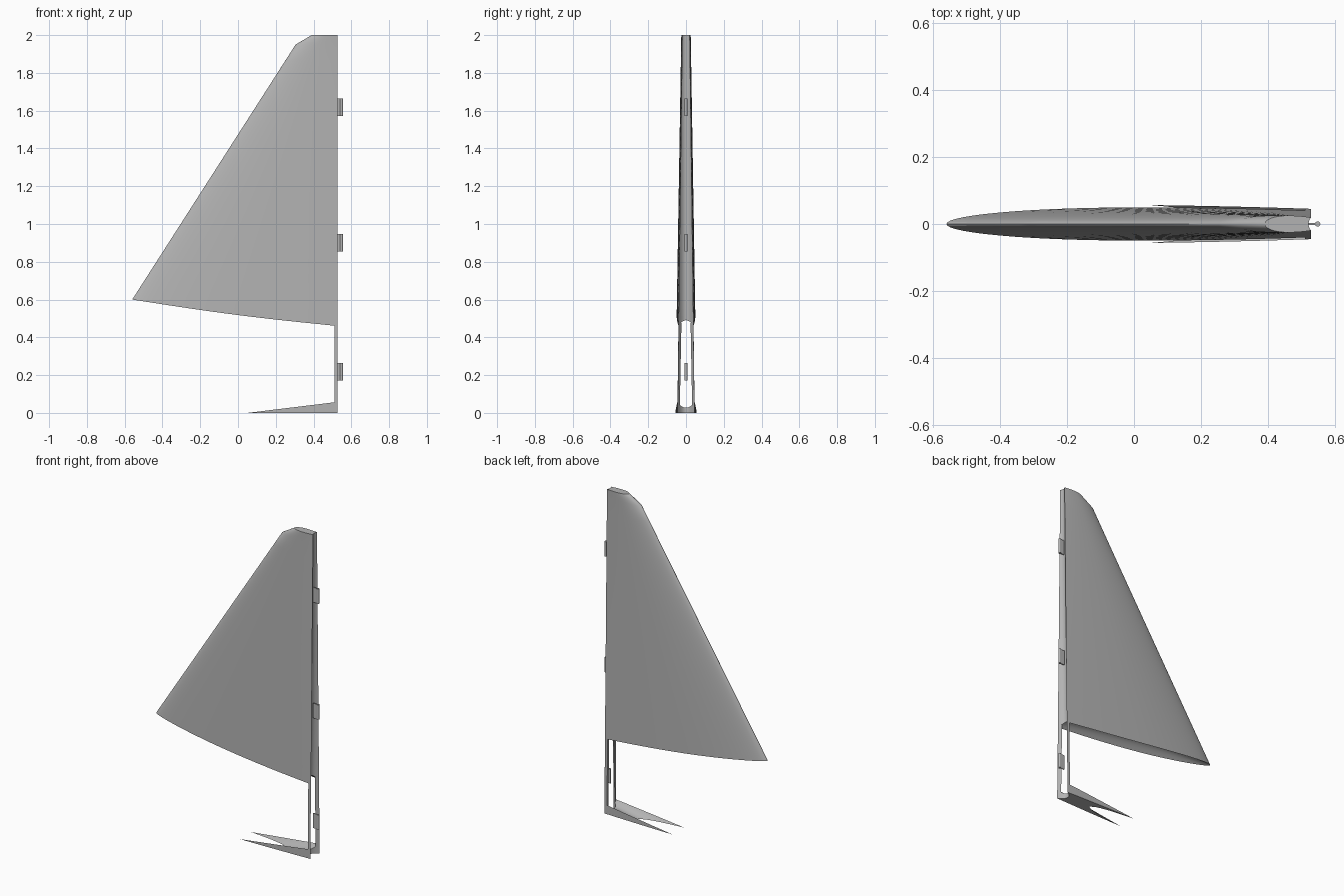
import bpy, bmesh, math

cube = bpy.data.objects.get("Cube")
if cube:
    bpy.data.objects.remove(cube)

grey = bpy.data.materials.new("plain grey")
grey.use_nodes = True
colour = (0.45, 0.45, 0.45, 1)
grey.diffuse_color = colour
grey.node_tree.nodes["Principled BSDF"].inputs["Base Color"].default_value = colour

TE = 0.528         # trailing edge position
REAR = 0.78        # rear thickness relative to the thickest point
HOLLOW = 19        # curvature of the hollow trailing edge


def lerp(a, b, t):
    return a + (b - a) * t


def max_half(z):
    return lerp(0.058, 0.025, z / 2)


def profile(u):
    """Relative airfoil half thickness along the chord."""
    if u < 0.5:
        return math.sqrt(max(0, 1 - (1 - 2 * u) ** 2))
    return 1 - (1 - REAR) * (2 * u - 1) ** 2


def hollow_x(y, rear):
    return TE - HOLLOW * (rear * rear - y * y)


def grid(bm, f, us, vs):
    """Quad sheet through the points f(u, v)."""
    rows = [[bm.verts.new(f(u, v)) for u in us] for v in vs]
    for r0, r1 in zip(rows, rows[1:]):
        for i in range(len(us) - 1):
            bm.faces.new((r0[i], r0[i + 1], r1[i + 1], r1[i]))


def finish(name, bm, smooth=True):
    bmesh.ops.remove_doubles(bm, verts=bm.verts, dist=0.00005)
    bmesh.ops.dissolve_degenerate(bm, edges=bm.edges, dist=0.00001)
    bmesh.ops.recalc_face_normals(bm, faces=bm.faces)
    mesh = bpy.data.meshes.new(name)
    bm.to_mesh(mesh)
    bm.free()
    obj = bpy.data.objects.new(name, mesh)
    bpy.context.collection.objects.link(obj)
    mesh.materials.append(grey)
    if smooth:
        bpy.ops.object.select_all(action='DESELECT')
        obj.select_set(True)
        bpy.context.view_layer.objects.active = obj
        bpy.ops.object.shade_smooth_by_angle(angle=math.radians(30))
    return obj


def steps(n, a=0.0, b=1.0):
    return [lerp(a, b, i / n) for i in range(n + 1)]


# Main fin: v runs up the span, u from leading to trailing edge
BEND = 0.93


def fin_point(u, v):
    if v <= BEND:
        t = v / BEND
        le, z0, z1 = lerp(-0.56, 0.305, t), lerp(0.6, 1.95, t), lerp(0.46, 1.95, t)
    else:
        t = (v - BEND) / (1 - BEND)
        le, z0 = lerp(0.305, 0.39, t), lerp(1.95, 2.0, t)
        z1 = z0
    z = lerp(z0, z1, u) - 0.01 * math.sin(math.pi * u) * max(0, 1 - v / BEND)
    return lerp(le, TE, u), max_half(z) * profile(u), z


chord = [(1 - math.cos(math.pi * t)) / 2 for t in steps(28)]
span = steps(16, 0, BEND) + [1.0]
across = steps(10, -1, 1)


def fin_bottom(w, u):
    x, y, z = fin_point(u, 0)
    if u == 1:
        x = hollow_x(w * y, y)
    return x, w * y, z + 20 * y * y * (1 - w * w)


def fin_back(w, v):
    if v == 0:
        return fin_bottom(w, 1)
    x, y, z = fin_point(1, v)
    return hollow_x(w * y, y), w * y, z


def fin_top(w, u):
    x, y, z = fin_point(u, 1)
    if u == 1:
        x = hollow_x(w * y, y)
    return x, w * y, z


bm = bmesh.new()
for side in (-1, 1):
    def fin_side(u, v):
        x, y, z = fin_point(u, v)
        return x, side * y, z
    grid(bm, fin_side, chord, span)
# the caps stop short of the hollow before their last row
cap = [u for u in chord if u < 0.955] + [1.0]
cap_top = [u for u in chord if u < 0.9] + [1.0]
grid(bm, fin_bottom, across, cap)
grid(bm, fin_top, across, cap_top)
grid(bm, fin_back, across, span)
finish("main_fin", bm)

# Forked foot: hollow sloping top that runs out into two prongs
TIP = 0.05
TROUGH = 14


def foot_half(x, z):
    chord_start = -0.945 + z * 0.64
    return max_half(z) * profile((x - chord_start) / (TE - chord_start))


def foot_edge(x):
    return 0.056 * min(1, (x - TIP) / 0.46)


def foot_point(w, x, top):
    outer = foot_half(x, 0)
    edge = foot_edge(x)
    inner = math.sqrt(max(0, outer * outer - edge / TROUGH))
    y = lerp(inner, outer, w)
    z = max(0, edge - TROUGH * (outer * outer - y * y)) * top
    rear = foot_half(TE, 0)
    y_rear = min(y, rear)
    px = TIP + (x - TIP) * (hollow_x(y_rear, rear) - TIP) / (TE - TIP)
    return px, y, z


lengths = steps(36, TIP, TE)
bm = bmesh.new()
for side in (-1, 1):
    def flip(p):
        return p[0], side * p[1], p[2]
    for top in (0, 1):
        grid(bm, lambda w, x: flip(foot_point(w, x, top)), steps(6), lengths)
    grid(bm, lambda t, x: flip(foot_point(1, x, t)), (0, 1), lengths)
    grid(bm, lambda w, t: flip(foot_point(w, TE, t)), steps(6), (0, 1))
finish("forked_foot", bm)

# Twin rear posts joining the foot to the fin
for side, name in ((1, "left_post"), (-1, "right_post")):
    bm = bmesh.new()
    rings = []
    for z in (0.035, 0.475):
        rear = max_half(z) * REAR
        front = 0.51
        inner = math.sqrt(rear * rear - (TE - front) / HOLLOW)
        pts = [(front, foot_half(front, z))]
        pts += [(hollow_x(y, rear), y) for y in steps(4, rear, inner)]
        rings.append([bm.verts.new((x, side * y, z)) for x, y in pts])
    count = len(rings[0])
    for i in range(count):
        j = (i + 1) % count
        bm.faces.new((rings[0][i], rings[0][j], rings[1][j], rings[1][i]))
    for ring in rings:
        bm.faces.new(ring)
    finish(name, bm)

# Hinges: thin plate with a round barrel
for name, z in (("lower_hinge", 0.218), ("middle_hinge", 0.9), ("upper_hinge", 1.618)):
    bm = bmesh.new()
    plate = bmesh.ops.create_cube(bm, size=1)["verts"]
    bmesh.ops.scale(bm, vec=(0.032, 0.005, 0.092), verts=plate)
    bmesh.ops.translate(bm, vec=(0.531, 0, z), verts=plate)
    barrel = bmesh.ops.create_cone(bm, cap_ends=True, segments=20, radius1=0.008,
                                   radius2=0.008, depth=0.092)["verts"]
    bmesh.ops.translate(bm, vec=(0.548, 0, z), verts=barrel)
    finish(name, bm)
